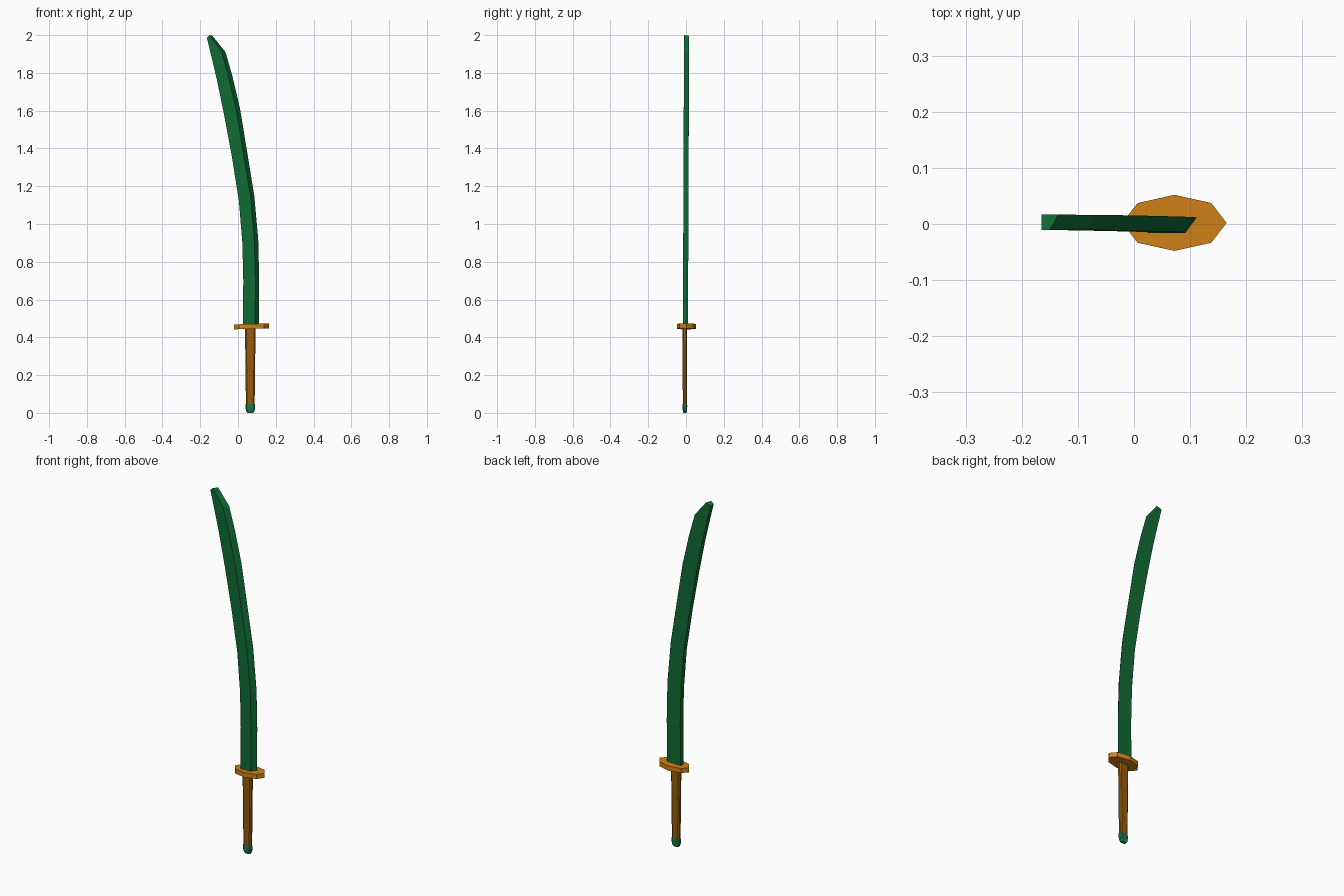
import bpy, bmesh
from math import cos, sin, pi
from mathutils import Vector

if "Cube" in bpy.data.objects:
    bpy.data.objects.remove(bpy.data.objects["Cube"])


def material(name, rgb):
    m = bpy.data.materials.new(name)
    m.diffuse_color = (*rgb, 1)
    m.use_nodes = True
    m.node_tree.nodes["Principled BSDF"].inputs["Base Color"].default_value = m.diffuse_color
    return m


green = material("blade_green", (0.005, 0.15, 0.033))
teal = material("pommel_green", (0.01, 0.2, 0.075))
brown = material("grip_brown", (0.30, 0.105, 0.004))
gold = material("guard_gold", (0.62, 0.22, 0.008))


def loft(name, rings, mat):
    """Skin a stack of equal-sized rings and cap both ends."""
    bm = bmesh.new()
    rows = [[bm.verts.new(p) for p in ring] for ring in rings]
    for a, b in zip(rows, rows[1:]):
        for i in range(len(a)):
            j = (i + 1) % len(a)
            bm.faces.new((a[i], a[j], b[j], b[i]))
    bm.faces.new(rows[0][::-1])
    bm.faces.new(rows[-1])
    bmesh.ops.recalc_face_normals(bm, faces=bm.faces)
    me = bpy.data.meshes.new(name)
    bm.to_mesh(me)
    bm.free()
    me.materials.append(mat)
    ob = bpy.data.objects.new(name, me)
    bpy.context.collection.objects.link(ob)
    return ob


# Blade: chisel section, spine point and edge point per station (x, z, x, z)
stations = [(0.026, 0.46, 0.111, 0.46), (0.028, 0.70, 0.112, 0.71),
            (0.023, 0.90, 0.107, 0.92), (0.005, 1.12, 0.086, 1.15),
            (-0.033, 1.36, 0.047, 1.39), (-0.074, 1.58, 0.011, 1.61),
            (-0.112, 1.765, -0.029, 1.78), (-0.144, 1.90, -0.066, 1.91),
            (-0.165, 1.985, -0.135, 1.995)]


def blade_ring(lx, lz, rx, rz):
    left, right = Vector((lx, 0, lz)), Vector((rx, 0, rz))
    ridge = right.lerp(left, 0.24 if rz < 1.95 else 0.5)
    lean = 0.004 * (lz - 1.2)
    front, back = Vector((0, -0.0135 + lean, 0)), Vector((0, 0.0135 + lean, 0))
    return [left + front, ridge + front, right + back, left + back]


blade = loft("blade", [blade_ring(*s) for s in stations], green)
for v in blade.data.vertices:          # small raised peak at the tip
    if v.co.z > 1.988:
        v.co.z = 2.0 if v.co.x < -0.145 else 1.996


# Guard: thin eight-sided oval, slightly tilted
def oval(z):
    pts = []
    for i in range(8):
        x, y = 0.093 * cos(i * pi / 4), 0.05 * sin(i * pi / 4)
        pts.append((0.072 + x, 0.002 + y, z + 0.03 * x))
    return pts


loft("guard", [oval(0.445), oval(0.471)], gold)


# Grip and pommel: flattened octagonal sections
def octagon(z, hx, hy, cx=0.065):
    a, b = hx - 0.007, hy * 0.5
    pts = [(hx, b), (a, hy), (-a, hy), (-hx, b), (-hx, -b), (-a, -hy), (a, -hy), (hx, -b)]
    return [(cx + x, -0.006 + y, z) for x, y in pts]


loft("grip", [octagon(0.035, 0.023, 0.011), octagon(0.45, 0.028, 0.012)], brown)
loft("pommel", [octagon(0.0, 0.016, 0.008), octagon(0.012, 0.023, 0.011),
                octagon(0.035, 0.026, 0.013), octagon(0.048, 0.024, 0.012)], teal)
